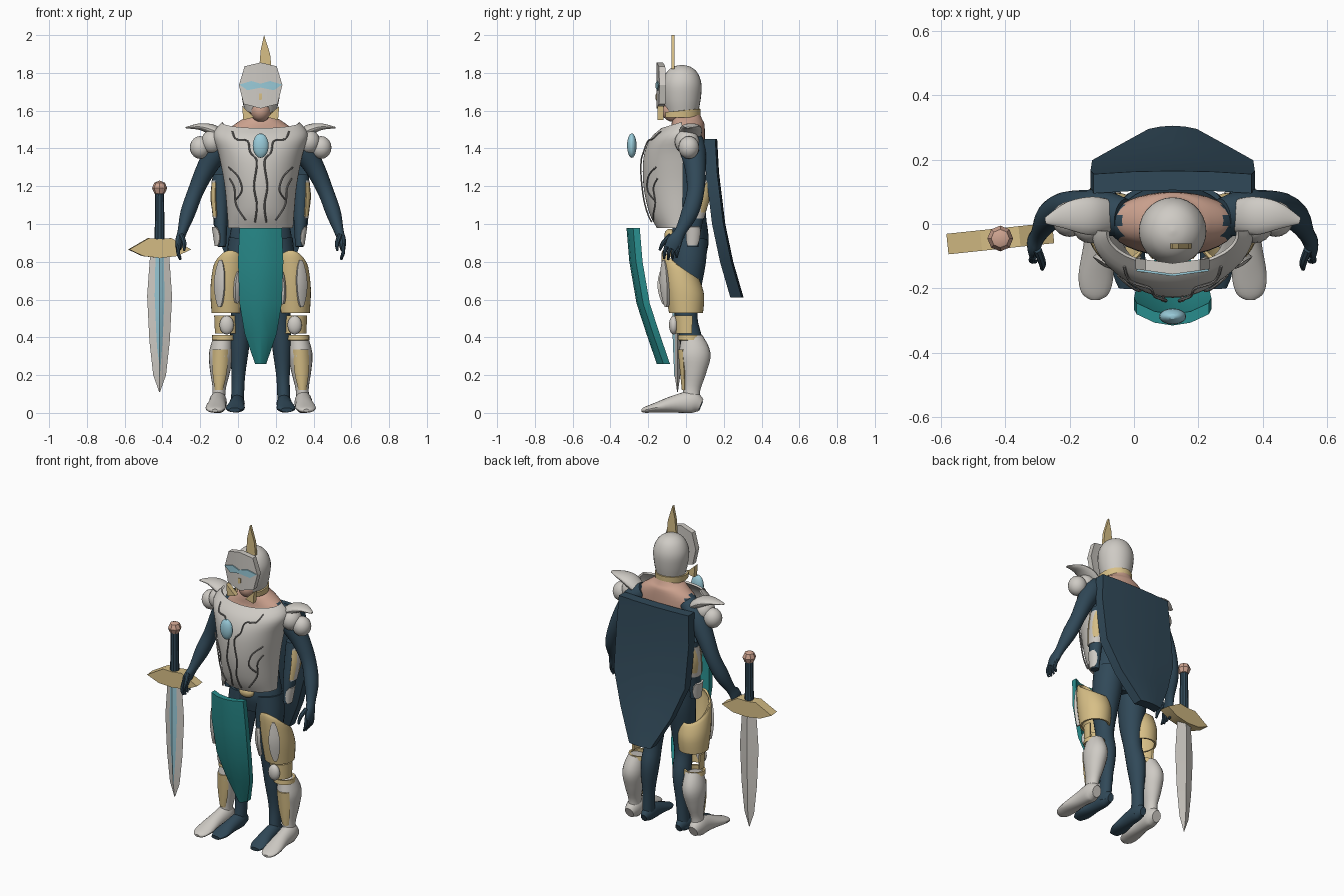
import bpy, bmesh, math
from mathutils import Vector

if "Cube" in bpy.data.objects:
    bpy.data.objects.remove(bpy.data.objects["Cube"])

C = 0.12  # x of the figure's symmetry plane


def material(name, rgb):
    m = bpy.data.materials.new(name)
    m.diffuse_color = (*rgb, 1)
    m.use_nodes = True
    m.node_tree.nodes["Principled BSDF"].inputs["Base Color"].default_value = m.diffuse_color
    return m


GREY = material("light grey armour", (0.62, 0.595, 0.555))
SEAM = material("seam grey", (0.27, 0.26, 0.25))
NAVY = material("navy suit", (0.03, 0.066, 0.098))
TEAL = material("teal cloth", (0.022, 0.27, 0.27))
GOLD = material("pale gold", (0.68, 0.52, 0.24))
SKIN = material("skin", (0.62, 0.37, 0.28))
BLUE = material("light blue", (0.32, 0.60, 0.70))


def finish(name, bm, mats, rule=None):
    bmesh.ops.recalc_face_normals(bm, faces=bm.faces)
    for f in bm.faces:
        if rule:
            f.material_index = rule(f.calc_center_median())
    me = bpy.data.meshes.new(name)
    bm.to_mesh(me)
    bm.free()
    for m in mats if isinstance(mats, list) else [mats]:
        me.materials.append(m)
    ob = bpy.data.objects.new(name, me)
    bpy.context.collection.objects.link(ob)
    return ob


def smooth_rows(rows, sub):
    """Catmull-Rom interpolation of parameter rows."""
    rows = [Vector(r) for r in rows]
    if sub < 2:
        return rows
    out = []
    for i in range(len(rows) - 1):
        a, b, c, d = rows[max(i - 1, 0)], rows[i], rows[i + 1], rows[min(i + 2, len(rows) - 1)]
        for k in range(sub):
            t = k / sub
            out.append(0.5 * (2 * b + (c - a) * t + (2 * a - 5 * b + 4 * c - d) * t * t
                              + (3 * b - a - 3 * c + d) * t ** 3))
    return out + [rows[-1]]


def bridge(bm, rings, closed):
    n = len(rings[0])
    for a, b in zip(rings, rings[1:]):
        for j in range(n if closed else n - 1):
            k = (j + 1) % n
            bm.faces.new((a[j], a[k], b[k], b[j]))


def loft(name, rows, mat, s=1, n=20, sub=4, rule=None, origin=C):
    """Tube through rows of (x, y, z, rx, ry); rings stand across the path."""
    rows = smooth_rows(rows, sub)
    pts = [Vector(r[:3]) for r in rows]
    span = (pts[-1] - pts[0]).normalized()
    ref = Vector((0, 1, 0)) if abs(span.x) > 0.8 else Vector((1, 0, 0))
    bm = bmesh.new()
    rings = []
    for i, (p, r) in enumerate(zip(pts, rows)):
        t = (pts[min(i + 1, len(pts) - 1)] - pts[max(i - 1, 0)]).normalized()
        u = (ref - t * ref.dot(t)).normalized()
        v = t.cross(u)
        ring = []
        for j in range(n):
            a = 2 * math.pi * j / n
            q = p + u * (math.cos(a) * max(r[3], 0.002)) + v * (math.sin(a) * max(r[4], 0.002))
            ring.append(bm.verts.new((origin + s * q.x, q.y, max(q.z, 0))))
        rings.append(ring)
    bridge(bm, rings, True)
    bm.faces.new(rings[0])
    bm.faces.new(rings[-1])
    return finish(name, bm, mat, rule)


def shell(name, rows, a0, a1, mat, s=1, thick=0.012, tilt=0, taper=0, n=20, sub=4):
    """Curved plate: arc a0..a1 degrees (-90 = front, 0 = outward) of rows (x, y, z, rx, ry)."""
    rows = smooth_rows(rows, sub)
    bm = bmesh.new()
    rings = []
    for i, r in enumerate(rows):
        t = i / (len(rows) - 1)
        half = (a1 - a0) / 2 * (1 - taper * abs(2 * t - 1) ** 2)
        ring = []
        for j in range(n + 1):
            a = math.radians((a0 + a1) / 2 + half * (2 * j / n - 1))
            ring.append(bm.verts.new((C + s * (r[0] + r[3] * math.cos(a)), r[1] + r[4] * math.sin(a),
                                      r[2] - tilt * t * (1 + math.sin(a)) / 2)))
        rings.append(ring)
    bridge(bm, rings, False)
    bmesh.ops.remove_doubles(bm, verts=bm.verts, dist=1e-5)
    bmesh.ops.recalc_face_normals(bm, faces=bm.faces)
    bmesh.ops.solidify(bm, geom=bm.faces[:], thickness=thick)
    return finish(name, bm, mat)


def ball(name, c, r, mat, s=1, origin=C, seg=20):
    bm = bmesh.new()
    bmesh.ops.create_uvsphere(bm, u_segments=seg, v_segments=max(seg // 2, 4), radius=1)
    for v in bm.verts:
        v.co = (origin + s * (c[0] + v.co.x * r[0]), c[1] + v.co.y * r[1], c[2] + v.co.z * r[2])
    return finish(name, bm, mat)


def plate(name, outline, y, depth, mat, s=1, origin=C, ridge=0):
    """(x, z) outline given thickness along y; ridge pulls the middle forward."""
    bm = bmesh.new()
    mid = [sum(p[i] for p in outline) / len(outline) for i in (0, 1)]
    pts = outline + [mid]
    front, back = [[bm.verts.new((origin + s * x, y + d - ridge * (1 - abs(x) / .115), z)) for x, z in pts]
                   for d in (0, depth)]
    bridge(bm, [front[:-1], back[:-1]], True)
    for g in (front, back):
        for i in range(len(outline)):
            bm.faces.new((g[i], g[(i + 1) % len(outline)], g[-1]))
    return finish(name, bm, mat)


def both(outline):
    return outline + [(-x, z) for x, z in reversed(outline) if x]


def hanging(name, rows, bow, thick, mat):
    """Hanging cloth slab from rows of (z, y, half width)."""
    bm = bmesh.new()
    grids = [[[bm.verts.new((C + w * u / 2, y + d + bow * (u / 2) ** 2, z)) for u in range(-2, 3)]
              for z, y, w in rows] for d in (0, thick)]
    for g in grids:
        bridge(bm, g, False)
    loops = [[r[0] for r in g] + g[-1][1:] + [r[-1] for r in reversed(g[:-1])] + g[0][-2:0:-1] for g in grids]
    bridge(bm, loops, True)
    return finish(name, bm, mat)


# Body suit with bare neckline
loft("torso", [(0, .01, .80, .11, .07), (0, .02, .90, .165, .1), (0, .02, 1.05, .145, .085),
               (0, .01, 1.2, .16, .09), (0, 0, 1.38, .2, .1), (0, .01, 1.48, .19, .09),
               (0, .01, 1.54, .12, .085), (0, .01, 1.58, .065, .062), (0, -.01, 1.65, .055, .055)],
     [NAVY, SKIN], n=32, rule=lambda p: int(p.z > 1.42 and abs(p.x - C) < .16))
ball("chin", (0, -.065, 1.6), (.055, .065, .06), SKIN)
ball("belt_buckle", (0, -.085, .94), (.05, .03, .035), GOLD)

# Breastplate
CHEST = [(0, -.03, .98, .172, .125), (0, -.03, 1.06, .178, .165), (0, -.03, 1.2, .192, .195),
         (0, -.03, 1.35, .222, .195), (0, -.03, 1.45, .25, .16), (0, -.03, 1.508, .205, .1)]
shell("breastplate", CHEST, -184, 4, GREY, n=40, tilt=-.06)


def on_chest(x, z):
    fine = smooth_rows(CHEST, 4)
    for a, b in zip(fine, fine[1:]):
        if z <= b[2]:
            r = a.lerp(b, (z - a[2]) / (b[2] - a[2]))
            break
    return x, r[1] - r[4] * math.sqrt(max(0, 1 - (x / r[3]) ** 2)) - .0115, z, .0045, .0045


# Engraved-looking lines, as (x, z) on the chest
SEAMS = [[(.15, 1.49), (.13, 1.45), (.07, 1.44), (.055, 1.38), (.02, 1.33), (.035, 1.2), (.02, 1.1), (.03, 1.01)],
         [(.17, 1.3), (.12, 1.25), (.10, 1.18), (.13, 1.13)],
         [(.165, 1.24), (.14, 1.19), (.13, 1.1), (.08, 1.02)]]

for s, side in ((-1, "right"), (1, "left")):
    def nm(part):
        return side + "_" + part

    for i, line in enumerate(SEAMS):
        loft(nm(f"breastplate_seam_{i}"), [on_chest(*p) for p in smooth_rows(line, 6)], SEAM, s, n=6, sub=1)
    # Arm, hand and fingers
    loft(nm("arm"), [(.15, .02, 1.46, .05, .06), (.22, .035, 1.40, .065, .07), (.29, .05, 1.29, .052, .055),
                     (.345, .05, 1.17, .042, .046), (.385, .02, 1.06, .04, .045), (.415, -.03, .96, .025, .03),
                     (.43, -.06, .91, .022, .04), (.435, -.08, .87, .014, .035)], NAVY, s)
    for i in range(4):
        y = -.11 + .022 * i
        loft(nm(f"finger_{i}"), [(.432, y + .01, .895, .011, .011), (.437, y - .003, .85, .01, .01),
                                 (.425, y - .006, .81 + .006 * abs(i - 1), .006, .006)], NAVY, s, n=8)
    loft(nm("thumb"), [(.42, -.08, .94, .014, .014), (.405, -.12, .9, .012, .012),
                       (.405, -.14, .86, .006, .006)], NAVY, s, n=8)
    # Shoulder armour
    loft(nm("pauldron_wing"), [(.19, .025, 1.455, .05, .025), (.25, .025, 1.495, .06, .03),
                               (.32, .025, 1.515, .045, .018), (.395, .01, 1.51, .01, .004)], GREY, s)
    ball(nm("pauldron_cup"), (.32, .015, 1.405), (.055, .055, .06), GREY, s)
    ball(nm("pauldron_base"), (.255, .005, 1.435), (.06, .065, .065), GREY, s)
    # Forearm guards: sleeve, outer shell, gold trims
    loft(nm("sleeve"), [(.205, .035, .88, .022, .03), (.21, .045, 1.0, .034, .04), (.215, .07, 1.14, .045, .05),
                        (.215, .08, 1.26, .04, .046)], NAVY, s)
    shell(nm("bracer"), [(.215, .05, 1.03, .038, .046), (.215, .07, 1.14, .049, .056),
                         (.215, .08, 1.23, .044, .052)], -55, 110, GREY, s, thick=.008)
    shell(nm("bracer_front_trim"), [(.215, .05, 1.04, .042, .05), (.215, .07, 1.14, .053, .06),
                                    (.215, .08, 1.22, .048, .056)], -60, -25, GOLD, s, thick=.01)
    shell(nm("bracer_side_trim"), [(.215, .055, 1.06, .044, .052), (.215, .07, 1.14, .053, .06),
                                   (.215, .08, 1.22, .048, .056)], 15, 75, GOLD, s, taper=.5, thick=.01)
    shell(nm("wrist_guard"), [(.205, .035, .885, .027, .035), (.21, .042, .985, .037, .043)], -80, 70, GREY, s,
          taper=.4)
    # Suit leg and foot
    loft(nm("leg"), [(.085, .02, .92, .085, .095), (.095, .015, .8, .085, .09), (.1, 0, .65, .07, .078),
                     (.105, .005, .5, .052, .056), (.112, .03, .36, .052, .06), (.118, .035, .2, .036, .042),
                     (.122, .03, .09, .034, .042), (.125, .025, .03, .035, .045)], NAVY, s)
    loft(nm("foot"), [(.122, .08, .035, .02, .025), (.123, .03, .05, .038, .048), (.128, -.07, .04, .042, .038),
                      (.135, -.15, .024, .05, .022), (.138, -.2, .015, .03, .012)], NAVY, s)
    # Thigh armour
    shell(nm("thigh_guard"), [(.175, .0, .53, .085, .09), (.172, -.01, .68, .094, .106),
                              (.165, -.03, .82, .088, .1), (.16, -.035, .86, .075, .09)], -270, 90, GOLD, s,
          tilt=.17, n=32)
    for part, a0, a1, z0, z1 in (("outer", -78, -42, .56, .81), ("inner", -138, -112, .58, .75)):
        shell(nm(part + "_thigh_plate"), [(.175, -.015, z0, .09, .108), (.172, -.02, (z0 + z1) / 2, .102, .122),
                                          (.167, -.028, z1, .094, .108)], a0, a1, GREY, s, taper=.75, thick=.02)
    # Knee armour
    shell(nm("knee_band"), [(.18, .01, .42, .062, .065), (.18, .01, .515, .066, .07)], -180, 20, GOLD, s)
    shell(nm("knee_strap"), [(.195, .02, .385, .064, .064), (.195, .02, .412, .062, .062)], -270, 90, GOLD, s)
    ball(nm("knee_cap"), (.18, -.065, .465), (.038, .025, .05), GREY, s)
    # Boot with shin plate
    loft(nm("boot_shaft"), [(.2, .03, .4, .05, .058), (.21, .045, .31, .064, .085), (.215, .042, .22, .053, .066),
                            (.22, .03, .12, .034, .045), (.225, .028, .04, .04, .05)], GREY, s)
    loft(nm("boot_foot"), [(.225, .078, .04, .03, .035), (.225, .03, .055, .046, .06), (.23, -.06, .047, .046, .046),
                           (.238, -.16, .028, .054, .026), (.241, -.215, .016, .042, .016),
                           (.242, -.235, .012, .015, .008)], GREY, s)
    shell(nm("shin_plate"), [(.22, .028, .12, .032, .05), (.214, .04, .22, .058, .072),
                             (.21, .043, .335, .062, .086)], -128, -45, GOLD, s, thick=.008)
    # Collar points below the face guard
    plate(nm("collar_point"), [(.098, 1.625), (.092, 1.55), (.035, 1.565)], -.15, .03, GOLD, s)

# Helmet, face guard, visor and crest
loft("helmet", [(0, -.02, 1.59, .082, .085), (0, -.022, 1.66, .098, .1), (0, -.022, 1.74, .104, .104),
                (0, -.022, 1.80, .082, .083), (0, -.022, 1.832, .045, .046), (0, -.022, 1.842, .004, .004)], GREY, n=28)
shell("helmet_collar", [(0, -.03, 1.565, .092, .105), (0, -.03, 1.59, .094, .107)], -48, 228, GOLD, tilt=-.02, n=32)
plate("face_guard", both([(0, 1.855), (.085, 1.835), (.115, 1.735), (.09, 1.635), (0, 1.612)]),
      -.14, .034, GREY, ridge=.016)
plate("visor", both([(0, 1.743), (.05, 1.757), (.113, 1.738), (.07, 1.708), (0, 1.722)]), -.146, .009, BLUE, ridge=.016)
plate("nose_slit", [(-.008, 1.69), (.008, 1.69), (.008, 1.66), (-.008, 1.655)], -.145, .009, GOLD, ridge=.016)
plate("crest_horn", [(-.008, 1.82), (.058, 1.82), (.05, 1.9), (.018, 2.0), (0, 1.92)], -.078, .018, GOLD)

# Chest gem, cape and front cloth
ball("chest_gem", (0, -.287, 1.415), (.042, .025, .065), BLUE)
hanging("cape", [(1.45, .105, .245), (1.27, .115, .255), (1.0, .148, .25), (.8, .19, .175), (.61, .245, .075)],
        -.01, .06, NAVY)
hanging("front_cloth", [(.98, -.315, .112), (.8, -.3, .12), (.58, -.262, .112), (.42, -.21, .085),
                        (.26, -.155, .03)], .035, .035, TEAL)

# Sword hanging beside the right hand
SX, SY = -.415, -.045
loft("sword_blade", [(0, SY, .84, .05, .02), (0, SY, .62, .066, .022), (0, SY, .38, .054, .02),
                     (0, SY, .2, .034, .015), (0, SY, .11, .002, .002)], GREY, n=4, sub=1, origin=SX)
loft("blade_fuller", [(0, SY - .014, .83, .022, .012), (0, SY - .015, .62, .026, .013),
                      (0, SY - .014, .38, .016, .011), (0, SY - .011, .19, .002, .006)], BLUE, n=4, sub=1, origin=SX)
guard = plate("sword_guard", both([(0, .92), (.06, .925), (.165, .865), (.09, .83), (0, .82)]), -.032, .064, GOLD,
              origin=0)
guard.location = (SX, SY, 0)
guard.rotation_euler.z = math.radians(6)
loft("sword_grip", [(0, SY, .9, .027, .027), (0, SY, 1.17, .023, .023)], NAVY, n=10, sub=1, origin=SX)
ball("sword_pommel", (0, SY, 1.19), (.04, .04, .04), SKIN, origin=SX, seg=8)

# Smooth shading with kept edges
for ob in bpy.context.scene.objects:
    ob.select_set(True)
    bpy.context.view_layer.objects.active = ob
bpy.ops.object.shade_smooth_by_angle(angle=math.radians(28))
